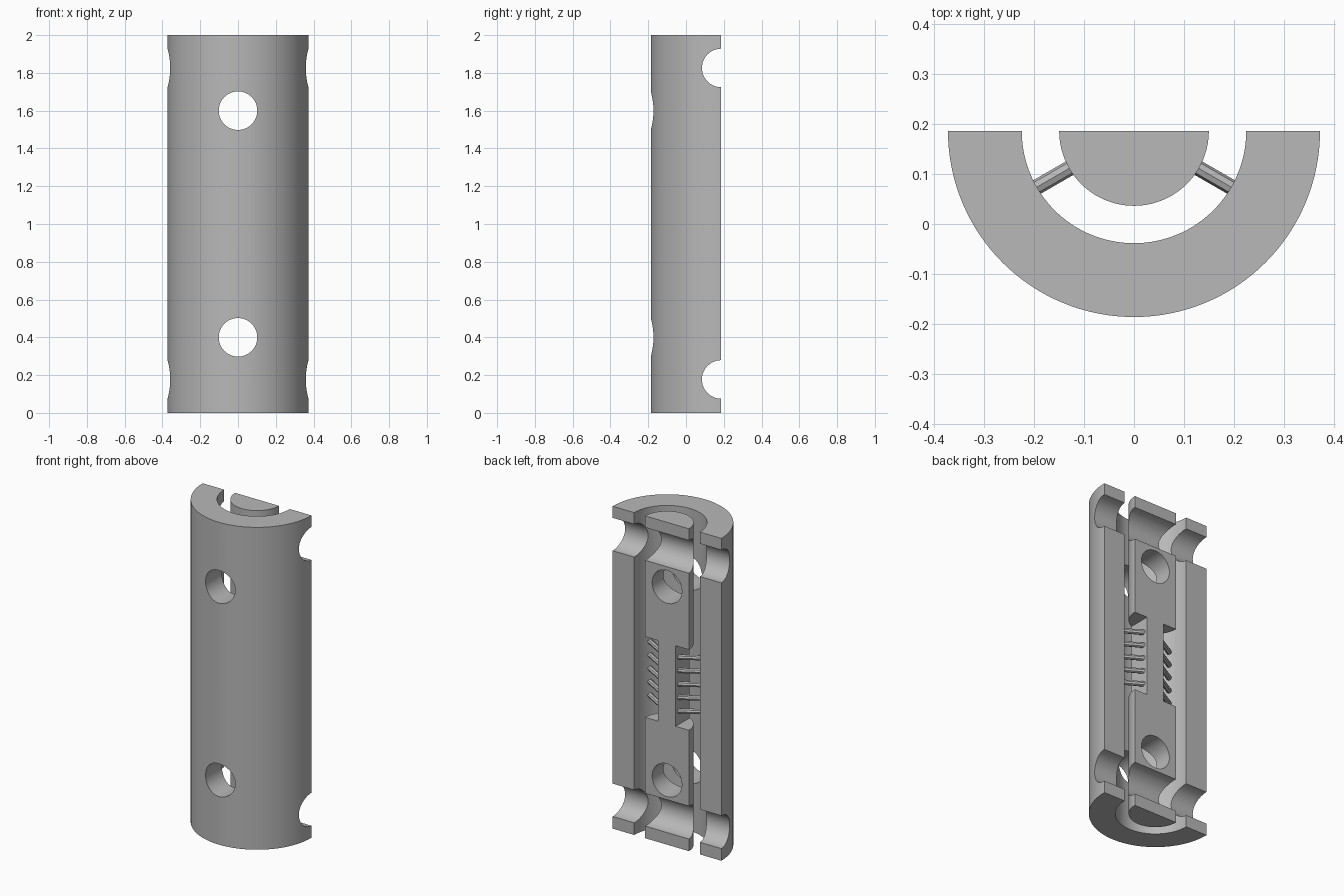
import bpy, bmesh
from math import pi, sin, cos, radians
from mathutils import Vector

cube = bpy.data.objects.get("Cube")
if cube:
    bpy.data.objects.remove(cube, do_unlink=True)

HEIGHT = 2.0
R_OUT, R_IN, R_CORE = 0.373, 0.225, 0.15
Y0 = R_OUT / 2            # flat rear plane, also the axis of the half cylinders
HOLE_R = 0.102
WEB, NOTCH = 0.06, 0.25   # half width of the central web, half height of the notches

grey = bpy.data.materials.new("plain grey")
grey.use_nodes = True
colour = (0.48, 0.48, 0.48, 1)
grey.diffuse_color = colour
grey.node_tree.nodes["Principled BSDF"].inputs["Base Color"].default_value = colour


def add_object(name, bm):
    bmesh.ops.recalc_face_normals(bm, faces=bm.faces[:])
    mesh = bpy.data.meshes.new(name)
    bm.to_mesh(mesh)
    bm.free()
    mesh.materials.append(grey)
    ob = bpy.data.objects.new(name, mesh)
    bpy.context.collection.objects.link(ob)
    return ob


def arc(radius, steps=64):
    return [(radius * cos(pi + pi * i / steps), Y0 + radius * sin(pi + pi * i / steps))
            for i in range(steps + 1)]


def extrude_profile(name, points):
    bm = bmesh.new()
    face = bm.faces.new([bm.verts.new((x, y, 0)) for x, y in points])
    new = bmesh.ops.extrude_face_region(bm, geom=[face])["geom"]
    bmesh.ops.translate(bm, vec=(0, 0, HEIGHT),
                        verts=[v for v in new if isinstance(v, bmesh.types.BMVert)])
    return add_object(name, bm)


def rod(name, start, end, radius, sides):
    start, end = Vector(start), Vector(end)
    bm = bmesh.new()
    bmesh.ops.create_cone(bm, cap_ends=True, segments=sides, radius1=radius,
                          radius2=radius, depth=(end - start).length)
    turn = (end - start).to_track_quat('Z', 'Y').to_matrix().to_4x4()
    bm.transform(turn)
    bmesh.ops.translate(bm, vec=(start + end) / 2, verts=bm.verts[:])
    return add_object(name, bm)


def box(name, centre, size):
    bm = bmesh.new()
    bmesh.ops.create_cube(bm, size=1)
    bmesh.ops.scale(bm, vec=size, verts=bm.verts[:])
    bmesh.ops.translate(bm, vec=centre, verts=bm.verts[:])
    return add_object(name, bm)


def activate(ob):
    bpy.ops.object.select_all(action='DESELECT')
    ob.select_set(True)
    bpy.context.view_layer.objects.active = ob


def cut(ob, cutter):
    mod = ob.modifiers.new("cut", 'BOOLEAN')
    mod.operation, mod.solver, mod.object = 'DIFFERENCE', 'EXACT', cutter
    activate(ob)
    bpy.ops.object.modifier_apply(modifier=mod.name)


# Half tube and the half-round core inside it
shell = extrude_profile("half_tube_shell", arc(R_OUT) + arc(R_IN)[::-1])
core = extrude_profile("half_round_core", arc(R_CORE))

# Front holes and cross grooves, shared by shell and core
cutters = [rod("front_hole_cutter", (0, -1, z), (0, 1, z), HOLE_R, 64) for z in (0.4, 1.6)]
cutters += [rod("cross_groove_cutter", (-1, Y0, z), (1, Y0, z), HOLE_R, 64)
            for z in (0.177, 1.826)]
for cutter in cutters:
    cut(shell, cutter)
    cut(core, cutter)

# Side notches that leave a thin web in the middle of the core
for side in (-1, 1):
    notch = box("notch_cutter", (side * (WEB + 0.1), Y0, HEIGHT / 2), (0.2, 0.5, 2 * NOTCH))
    cut(core, notch)
    cutters.append(notch)
for cutter in cutters:
    bpy.data.objects.remove(cutter, do_unlink=True)

# Rows of spokes joining the web to the shell
spokes = []
for side in (-1, 1):
    direction = Vector((side * cos(radians(30)), -sin(radians(30)), 0))
    for i in range(5):
        base = Vector((0, Y0, HEIGHT / 2 + (i - 2) * NOTCH / 3))
        name = ("left" if side > 0 else "right") + "_spoke_" + str(i + 1)
        spokes.append(rod(name, base + direction * 0.04, base + direction * 0.235, 0.0155, 8))

for ob in [shell, core] + spokes:
    activate(ob)
    bpy.ops.object.shade_smooth_by_angle(angle=radians(30))
